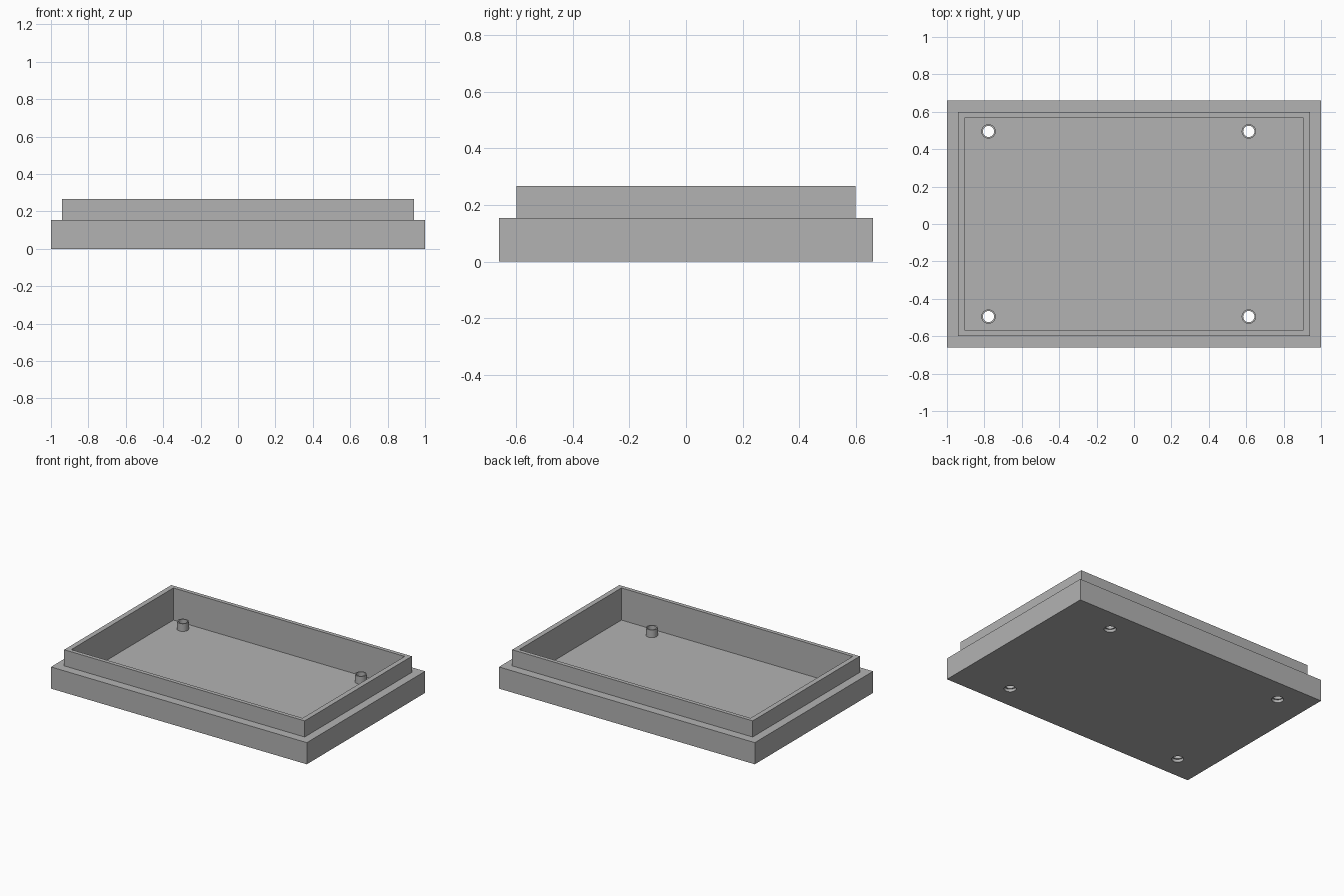
import bpy, bmesh, math

if "Cube" in bpy.data.objects:
    bpy.data.objects.remove(bpy.data.objects["Cube"])

FLOOR, POST_TOP = 0.04, 0.094
R_OUT, R_HOLE, RECESS = 0.0385, 0.03, 0.02
SIDES = 32
POSTS = [(x, y) for x in (-0.778, 0.614) for y in (-0.495, 0.495)]

grey = bpy.data.materials.new("plain grey")
grey.diffuse_color = (0.45, 0.45, 0.45, 1)
grey.use_nodes = True
grey.node_tree.nodes["Principled BSDF"].inputs["Base Color"].default_value = grey.diffuse_color


def make(name, bm):
    mesh = bpy.data.meshes.new(name)
    bm.to_mesh(mesh)
    bm.free()
    mesh.materials.append(grey)
    obj = bpy.data.objects.new(name, mesh)
    bpy.context.collection.objects.link(obj)
    return obj


def skin(bm, rings, cap):
    """Join successive vertex rings with quads, optionally capping both ends."""
    for a, b in zip(rings, rings[1:]):
        n = len(a)
        for i in range(n):
            j = (i + 1) % n
            bm.faces.new((a[i], a[j], b[j], b[i]))
    if cap:
        bm.faces.new(rings[0][::-1])
        bm.faces.new(rings[-1])


def lathe(bm, profile, cx, cy, cap):
    rings = []
    for r, z in profile:
        rings.append([bm.verts.new((cx + r * math.cos(2 * math.pi * i / SIDES),
                                    cy + r * math.sin(2 * math.pi * i / SIDES), z))
                      for i in range(SIDES)])
    skin(bm, rings, cap)


# Tray: wide base, stepped-in lip, hollow inside
bm = bmesh.new()
steps = [(1.0, 0.66, 0), (1.0, 0.66, 0.153), (0.94, 0.598, 0.153),
         (0.94, 0.598, 0.267), (0.904, 0.57, 0.267), (0.904, 0.57, FLOOR)]
skin(bm, [[bm.verts.new((sx * x, sy * y, z))
           for sx, sy in ((-1, -1), (1, -1), (1, 1), (-1, 1))]
          for x, y, z in steps], True)
tray = make("tray", bm)

# Screw hole cutters: wide recess underneath, narrower bore above
bm = bmesh.new()
for x, y in POSTS:
    lathe(bm, [(R_OUT, -0.05), (R_OUT, RECESS), (R_HOLE, RECESS), (R_HOLE, 0.15)], x, y, True)
cutter = make("screw_hole_cutter", bm)
cutter.hide_render = True
cutter.hide_set(True)
cut = tray.modifiers.new("screw holes", 'BOOLEAN')
cut.operation = 'DIFFERENCE'
cut.solver = 'EXACT'
cut.object = cutter

# Hollow screw posts standing on the floor
for k, (x, y) in enumerate(POSTS):
    bm = bmesh.new()
    lathe(bm, [(R_OUT, FLOOR), (R_OUT, POST_TOP), (R_HOLE, POST_TOP), (R_HOLE, FLOOR)], x, y, False)
    post = make(f"screw_post_{k + 1}", bm)
    bpy.ops.object.select_all(action='DESELECT')
    post.select_set(True)
    bpy.context.view_layer.objects.active = post
    bpy.ops.object.shade_smooth_by_angle(angle=math.radians(30))
